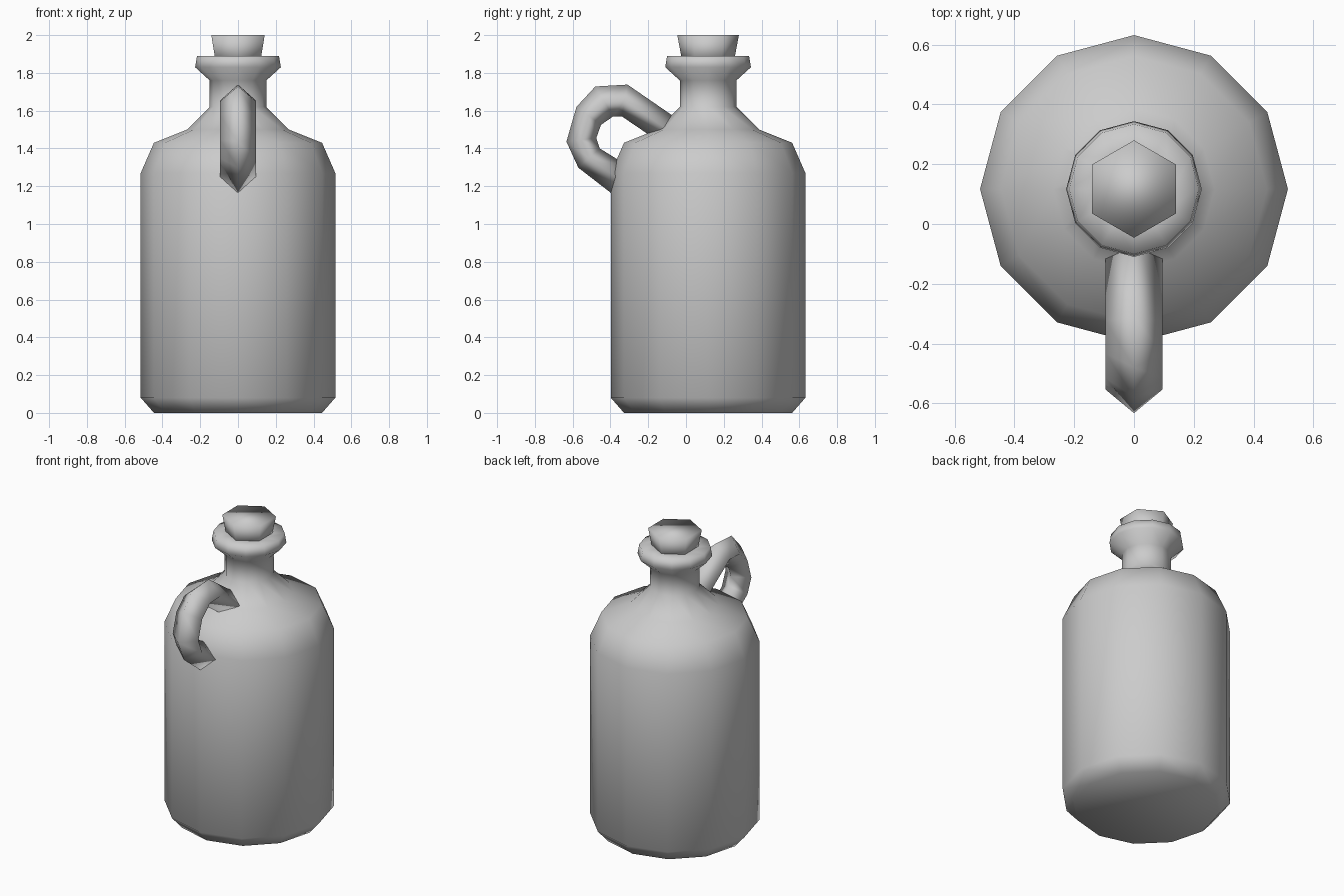
import bpy, bmesh, math

if "Cube" in bpy.data.objects:
    bpy.data.objects.remove(bpy.data.objects["Cube"])

CY = 0.117  # jug axis position in y


def skin(name, rings):
    """Join successive vertex rings into one closed, smooth-shaded tube."""
    bm = bmesh.new()
    vs = [[bm.verts.new(p) for p in r] for r in rings]
    n = len(vs[0])
    for a, b in zip(vs, vs[1:]):
        for i in range(n):
            j = (i + 1) % n
            bm.faces.new((a[i], a[j], b[j], b[i]))
    bm.faces.new(vs[0][::-1])
    bm.faces.new(vs[-1])
    bmesh.ops.recalc_face_normals(bm, faces=bm.faces[:])
    for f in bm.faces:
        f.smooth = True
    me = bpy.data.meshes.new(name)
    bm.to_mesh(me)
    bm.free()
    ob = bpy.data.objects.new(name, me)
    bpy.context.collection.objects.link(ob)
    return ob


def circle(r, z, sides):
    """Ring around the jug axis with a vertex on the y axis."""
    return [(r * math.sin(2 * math.pi * i / sides),
             CY + r * math.cos(2 * math.pi * i / sides), z) for i in range(sides)]


# Jug body, shoulder, neck and flared lip
profile = [(0.445, 0), (0.515, 0.08), (0.515, 1.27), (0.445, 1.43),
           (0.27, 1.50), (0.15, 1.62), (0.15, 1.76), (0.227, 1.83),
           (0.217, 1.89), (0.13, 1.89)]
skin("jug_body", [circle(r, z, 12) for r, z in profile])

# Six-sided tapered cork
skin("cork", [circle(0.135, 1.85, 6), circle(0.163, 2.0, 6)])

# Looped handle: (outer y, z, inner y, z) pairs, diamond cross-section
path = [(0.0, 1.525, -0.09, 1.40), (-0.31, 1.738, -0.34, 1.57),
        (-0.48, 1.728, -0.385, 1.57), (-0.58, 1.62, -0.45, 1.525),
        (-0.633, 1.436, -0.475, 1.455), (-0.57, 1.298, -0.457, 1.40),
        (-0.385, 1.155, -0.31, 1.31)]
W = 0.095
skin("handle", [[(0, oy, oz), (W, (oy + iy) / 2, (oz + iz) / 2),
                 (0, iy, iz), (-W, (oy + iy) / 2, (oz + iz) / 2)]
                for oy, oz, iy, iz in path])
